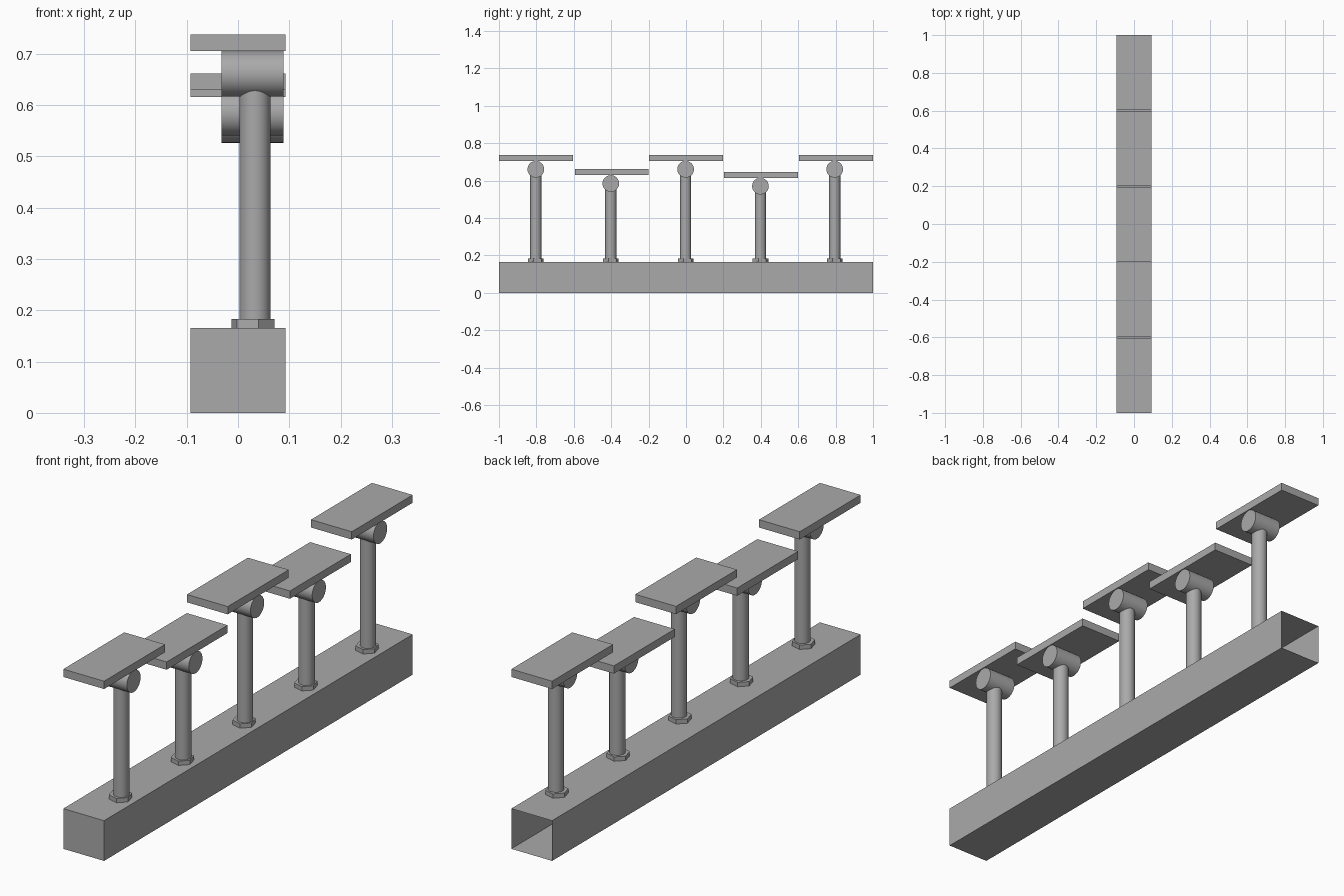
import bpy, bmesh, math
from mathutils import Matrix

cube = bpy.data.objects.get("Cube")
if cube:
    bpy.data.objects.remove(cube, do_unlink=True)

# Single plain grey finish
grey = bpy.data.materials.new("plain grey")
grey.use_nodes = True
colour = (0.4, 0.4, 0.4, 1.0)
grey.diffuse_color = colour
grey.node_tree.nodes["Principled BSDF"].inputs["Base Color"].default_value = colour


def finish(name, bm, smooth=False):
    mesh = bpy.data.meshes.new(name)
    bm.to_mesh(mesh)
    bm.free()
    mesh.materials.append(grey)
    obj = bpy.data.objects.new(name, mesh)
    bpy.context.collection.objects.link(obj)
    if smooth:
        bpy.ops.object.select_all(action='DESELECT')
        obj.select_set(True)
        bpy.context.view_layer.objects.active = obj
        bpy.ops.object.shade_smooth_by_angle(angle=math.radians(35))
    return obj


def box(name, low, high, open_back=False):
    bm = bmesh.new()
    size = [h - l for l, h in zip(low, high)]
    mid = [(h + l) / 2 for l, h in zip(low, high)]
    bmesh.ops.create_cube(bm, size=1, matrix=Matrix.Translation(mid) @ Matrix.Diagonal((*size, 1)))
    if open_back:
        back = [f for f in bm.faces if f.normal.y > 0.9]
        bmesh.ops.delete(bm, geom=back, context='FACES_ONLY')
    return finish(name, bm)


def cylinder(name, centre, radius, length, sides=32, axis='Z', turn=0.0):
    bm = bmesh.new()
    turned = Matrix.Rotation(math.radians(turn), 4, 'Z')
    if axis == 'X':
        turned = Matrix.Rotation(math.pi / 2, 4, 'Y') @ turned
    bmesh.ops.create_cone(bm, cap_ends=True, segments=sides, radius1=radius, radius2=radius,
                          depth=length, matrix=Matrix.Translation(centre) @ turned)
    return finish(name, bm, smooth=sides > 8)


HALF = 0.0925      # half width of the beam and the plates
BEAM_TOP = 0.165
PLATE = 0.032      # plate thickness
ROLLER_R = 0.0445

# Hollow beam, open at its back end
box("base_beam", (-HALF, -1, 0), (HALF, 1, BEAM_TOP), open_back=True)

# Supports: plate centre y, post y, plate underside z
supports = [(-0.8025, -0.803, 0.705), (-0.397, -0.402, 0.629), (-0.001, -0.002, 0.705),
            (0.402, 0.398, 0.615), (0.8025, 0.795, 0.705)]

for i, (plate_y, post_y, z) in enumerate(supports, 1):
    roller_z = z - ROLLER_R
    cylinder(f"hex_nut_{i}", (0.029, post_y, BEAM_TOP + 0.009), 0.0435, 0.018, sides=6, turn=15)
    cylinder(f"post_{i}", (0.033, post_y, (BEAM_TOP + roller_z) / 2), 0.030, roller_z - BEAM_TOP)
    cylinder(f"roller_{i}", (0.0285, post_y, roller_z), ROLLER_R, 0.121, axis='X')
    box(f"top_plate_{i}", (-HALF, plate_y - 0.1975, z), (HALF, plate_y + 0.1975, z + PLATE))
